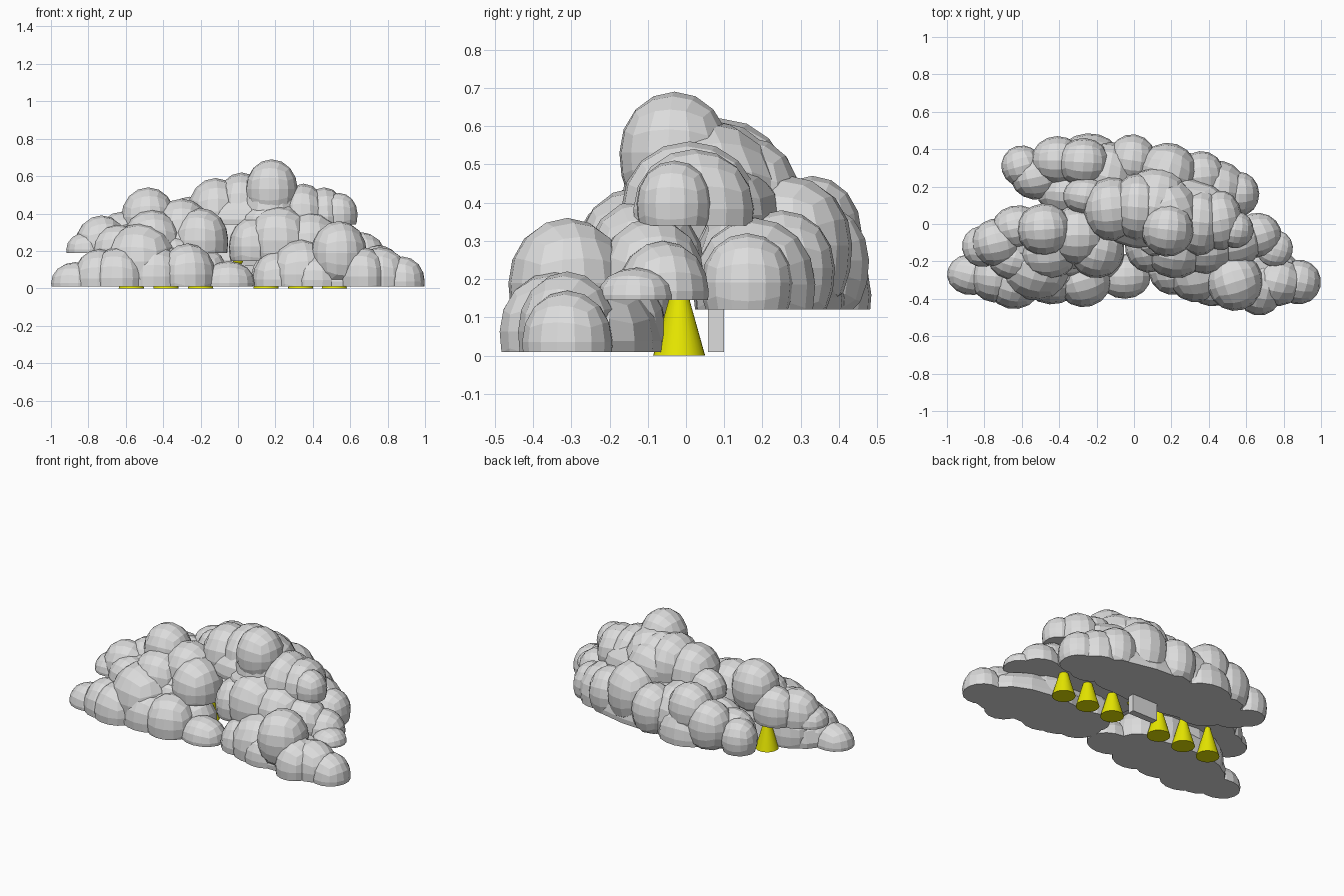
import bpy, bmesh, math, random
from mathutils import Vector, Matrix

random.seed(4)


def material(name, rgb):
    m = bpy.data.materials.new(name)
    m.diffuse_color = (*rgb, 1)
    return m


GREY = material("cloud grey", (0.72, 0.72, 0.72))
YELLOW = material("bright yellow", (0.8, 0.8, 0.0))


def finish(name, bm, mat):
    bmesh.ops.recalc_face_normals(bm, faces=bm.faces)
    me = bpy.data.meshes.new(name)
    bm.to_mesh(me)
    bm.free()
    me.materials.append(mat)
    ob = bpy.data.objects.new(name, me)
    bpy.context.collection.objects.link(ob)
    return ob


def puff(x, y, top, rx, ry, base):
    """Faceted quad ball with its underside sliced flat at the base height."""
    bm = bmesh.new()
    bmesh.ops.create_cube(bm, size=2)
    bmesh.ops.subdivide_edges(bm, edges=bm.edges[:], cuts=3, use_grid_fill=True)
    turn = Matrix.Rotation(random.uniform(-0.35, 0.35), 3, 'Z')
    rz = min((top - base) * 0.85, 1.12 * (rx + ry) / 2)
    for v in bm.verts:
        p = Vector([math.tan(c * math.pi / 4) for c in v.co])
        p = turn @ p.normalized()
        # fuller lower half, so that puffs run into each other near the base
        flare = 1 if p.z > -0.01 else max(p.xy.length, 0.1) ** -0.5
        v.co = (x + p.x * rx * flare, y + p.y * ry * flare, top - rz + p.z * rz)
    cut = bmesh.ops.bisect_plane(bm, geom=bm.verts[:] + bm.edges[:] + bm.faces[:],
                                 plane_co=(0, 0, base), plane_no=(0, 0, 1),
                                 clear_inner=True)
    rim = [e for e in cut["geom_cut"] if isinstance(e, bmesh.types.BMEdge)]
    if rim:
        bmesh.ops.edgeloop_fill(bm, edges=rim)
    bmesh.ops.recalc_face_normals(bm, faces=bm.faces)
    return bm


def cloud(name, base, puffs):
    """Flat-bottomed cloud; each puff is x, y, top height, x radius, y radius.
    The first puff is the broad core."""
    total = bmesh.new()
    for p in puffs:
        bm = puff(*p, base)
        tmp = bpy.data.meshes.new("tmp")
        bm.to_mesh(tmp)
        bm.free()
        total.from_mesh(tmp)
        bpy.data.meshes.remove(tmp)
    finish(name, total, GREY)


# Lowest pair of clouds along the front
cloud("front_left_cloud", 0.009, [
    (-0.47, -0.22, 0.24, 0.38, 0.19),
    (-0.87, -0.27, 0.14, 0.13, 0.11),
    (-0.74, -0.28, 0.21, 0.14, 0.14),
    (-0.64, -0.31, 0.22, 0.15, 0.145),
    (-0.52, -0.23, 0.35, 0.19, 0.18),
    (-0.44, -0.29, 0.23, 0.16, 0.14),
    (-0.27, -0.30, 0.24, 0.15, 0.145),
    (-0.36, -0.17, 0.30, 0.17, 0.13),
    (-0.62, -0.16, 0.24, 0.16, 0.12),
    (-0.19, -0.18, 0.22, 0.14, 0.13),
    (-0.05, -0.28, 0.145, 0.14, 0.12)])
cloud("front_right_cloud", 0.009, [
    (0.50, -0.24, 0.20, 0.38, 0.18),
    (0.88, -0.31, 0.17, 0.12, 0.12),
    (0.76, -0.31, 0.22, 0.15, 0.13),
    (0.67, -0.34, 0.22, 0.13, 0.15),
    (0.54, -0.31, 0.36, 0.15, 0.155),
    (0.50, -0.22, 0.25, 0.18, 0.17),
    (0.34, -0.26, 0.26, 0.17, 0.16),
    (0.21, -0.24, 0.20, 0.135, 0.14),
    (0.20, -0.16, 0.20, 0.13, 0.11),
    (0.42, -0.33, 0.18, 0.13, 0.11)])

# Middle pair of clouds
cloud("middle_left_cloud", 0.19, [
    (-0.44, -0.09, 0.36, 0.38, 0.17),
    (-0.81, -0.12, 0.30, 0.11, 0.11),
    (-0.73, -0.10, 0.39, 0.14, 0.13),
    (-0.62, -0.02, 0.41, 0.14, 0.12),
    (-0.64, -0.18, 0.34, 0.14, 0.12),
    (-0.48, -0.03, 0.54, 0.145, 0.14),
    (-0.46, -0.15, 0.42, 0.16, 0.15),
    (-0.30, -0.06, 0.48, 0.16, 0.16),
    (-0.20, -0.13, 0.43, 0.15, 0.16)])
cloud("middle_right_cloud", 0.145, [
    (0.34, -0.09, 0.34, 0.38, 0.14),
    (0.75, -0.13, 0.23, 0.10, 0.10),
    (0.66, -0.06, 0.30, 0.13, 0.12),
    (0.54, -0.09, 0.36, 0.15, 0.14),
    (0.38, -0.11, 0.41, 0.17, 0.16),
    (0.22, -0.13, 0.44, 0.17, 0.16),
    (0.08, -0.11, 0.38, 0.13, 0.15)])

# Long cloud along the back
cloud("back_cloud", 0.12, [
    (0.0, 0.22, 0.33, 0.52, 0.20),
    (-0.60, 0.31, 0.32, 0.11, 0.11),
    (-0.52, 0.25, 0.34, 0.14, 0.12),
    (-0.41, 0.34, 0.40, 0.14, 0.13),
    (-0.27, 0.33, 0.47, 0.14, 0.13),
    (-0.24, 0.35, 0.33, 0.17, 0.135),
    (-0.36, 0.17, 0.34, 0.16, 0.13),
    (-0.14, 0.25, 0.42, 0.16, 0.19),
    (-0.01, 0.34, 0.40, 0.13, 0.14),
    (0.02, 0.17, 0.42, 0.18, 0.15),
    (0.18, 0.27, 0.47, 0.16, 0.165),
    (0.25, 0.16, 0.40, 0.18, 0.14),
    (0.36, 0.25, 0.38, 0.13, 0.14),
    (0.45, 0.18, 0.36, 0.15, 0.16),
    (0.56, 0.16, 0.32, 0.11, 0.12)])

# Topmost cloud
cloud("top_cloud", 0.34, [
    (0.14, 0.06, 0.52, 0.40, 0.20),
    (0.18, -0.03, 0.69, 0.14, 0.145),
    (0.18, 0.04, 0.62, 0.18, 0.21),
    (0.11, 0.09, 0.61, 0.16, 0.16),
    (0.02, 0.09, 0.62, 0.14, 0.18),
    (0.12, 0.17, 0.57, 0.16, 0.13),
    (-0.12, 0.08, 0.59, 0.15, 0.17),
    (-0.26, 0.15, 0.49, 0.12, 0.10),
    (0.35, 0.01, 0.56, 0.13, 0.18),
    (0.46, 0.02, 0.54, 0.12, 0.16),
    (0.54, -0.03, 0.51, 0.10, 0.10),
    (0.20, -0.10, 0.45, 0.18, 0.09)])


# Row of six hanging cones
def cone(name, x):
    bm = bmesh.new()
    bmesh.ops.create_cone(bm, cap_ends=True, segments=32, radius1=0.068,
                          radius2=0.012, depth=0.2,
                          matrix=Matrix.Translation((x, -0.018, 0.10)))
    ob = finish(name, bm, YELLOW)
    bpy.context.view_layer.objects.active = ob
    ob.select_set(True)
    bpy.ops.object.shade_smooth_by_angle()
    ob.select_set(False)


for i, x in enumerate((-0.57, -0.385, -0.2, 0.15, 0.335, 0.515)):
    cone(f"cone_{i + 1}", x)

# Small block behind the cones and a little bulb under the clouds
bm = bmesh.new()
bmesh.ops.create_cube(bm, size=1)
for v in bm.verts:
    v.co = (v.co.x * 0.18, 0.078 + v.co.y * 0.042, 0.11 + v.co.z * 0.2)
finish("block", bm, GREY)

bm = bmesh.new()
bmesh.ops.create_uvsphere(bm, u_segments=12, v_segments=8, radius=0.03,
                          matrix=Matrix.Translation((0, -0.018, 0.155)))
finish("bulb", bm, YELLOW)
